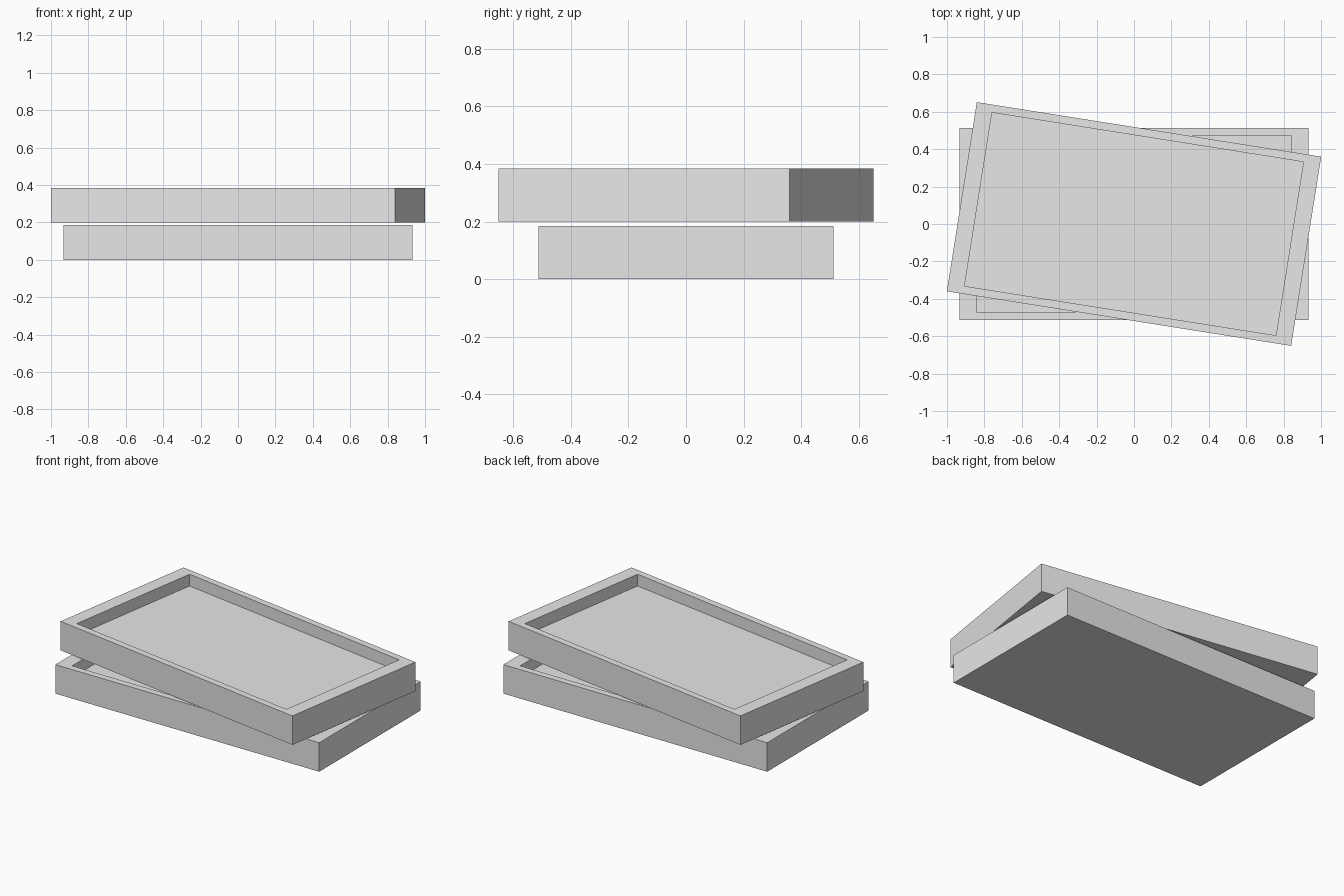
import bpy
import bmesh
import math
from mathutils import Matrix

cube = bpy.data.objects.get("Cube")
if cube:
    bpy.data.objects.remove(cube, do_unlink=True)

LENGTH, WIDTH, HEIGHT = 1.864, 1.024, 0.185
WALL_X, WALL_Y, DEPTH = 0.089, 0.06, 0.075

# Light grey shared by both trays
GREY = (0.8, 0.8, 0.8, 1)
grey = bpy.data.materials.new("light_grey")
grey.use_nodes = True
grey.diffuse_color = GREY
grey.node_tree.nodes["Principled BSDF"].inputs["Base Color"].default_value = GREY


def make_tray(name, base_z, angle):
    """Rectangular slab with a shallow straight-walled recess in its top."""
    bm = bmesh.new()
    bmesh.ops.create_cube(bm, size=1, matrix=Matrix.Diagonal((LENGTH, WIDTH, HEIGHT, 1)))
    bmesh.ops.translate(bm, verts=bm.verts, vec=(0, 0, HEIGHT / 2))
    top = max(bm.faces, key=lambda f: f.calc_center_median().z)

    # Rim, slightly wider at the short ends
    bmesh.ops.inset_individual(bm, faces=[top], thickness=WALL_Y)
    for v in top.verts:
        v.co.x = math.copysign(LENGTH / 2 - WALL_X, v.co.x)

    # Recess floor
    floor = bmesh.ops.extrude_discrete_faces(bm, faces=[top])["faces"][0]
    bmesh.ops.translate(bm, verts=floor.verts, vec=(0, 0, -DEPTH))
    bmesh.ops.recalc_face_normals(bm, faces=bm.faces)

    mesh = bpy.data.meshes.new(name)
    bm.to_mesh(mesh)
    bm.free()
    mesh.materials.append(grey)
    tray = bpy.data.objects.new(name, mesh)
    tray.location.z = base_z
    tray.rotation_euler.z = math.radians(angle)
    bpy.context.collection.objects.link(tray)


make_tray("lower_tray", 0, 0)
make_tray("upper_tray", 0.2, -9)
